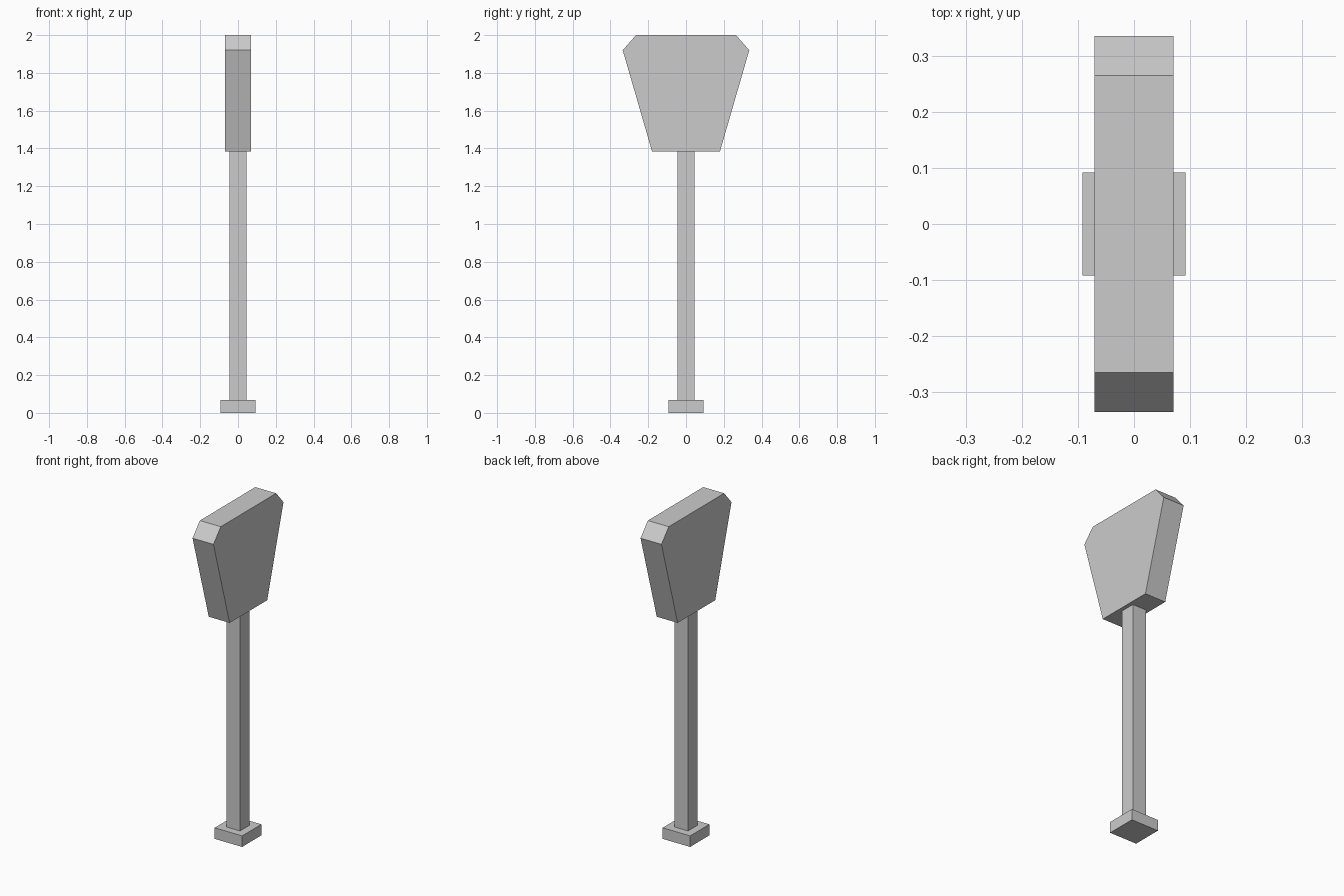
import bpy, bmesh

if "Cube" in bpy.data.objects:
    bpy.data.objects.remove(bpy.data.objects["Cube"])


def prism(name, profile, half_x):
    """Extrude a (y, z) profile symmetrically along x."""
    bm = bmesh.new()
    face = bm.faces.new([bm.verts.new((-half_x, y, z)) for y, z in profile])
    ext = bmesh.ops.extrude_face_region(bm, geom=[face])
    verts = [v for v in ext["geom"] if isinstance(v, bmesh.types.BMVert)]
    bmesh.ops.translate(bm, verts=verts, vec=(2 * half_x, 0, 0))
    bmesh.ops.recalc_face_normals(bm, faces=bm.faces)
    mesh = bpy.data.meshes.new(name)
    bm.to_mesh(mesh)
    bm.free()
    obj = bpy.data.objects.new(name, mesh)
    bpy.context.collection.objects.link(obj)
    return obj


def mirrored(half):
    """Complete a right-hand half profile with its mirror image."""
    return half + [(-y, z) for y, z in reversed(half)]


# Square foot and shaft
prism("pommel", mirrored([(0.092, 0), (0.092, 0.067)]), 0.092)
prism("shaft", mirrored([(0.046, 0.067), (0.046, 1.385)]), 0.046)

# Flared slab head with chamfered top corners
prism("head", mirrored([(0.18, 1.385), (0.335, 1.92), (0.265, 2.0)]), 0.07)
